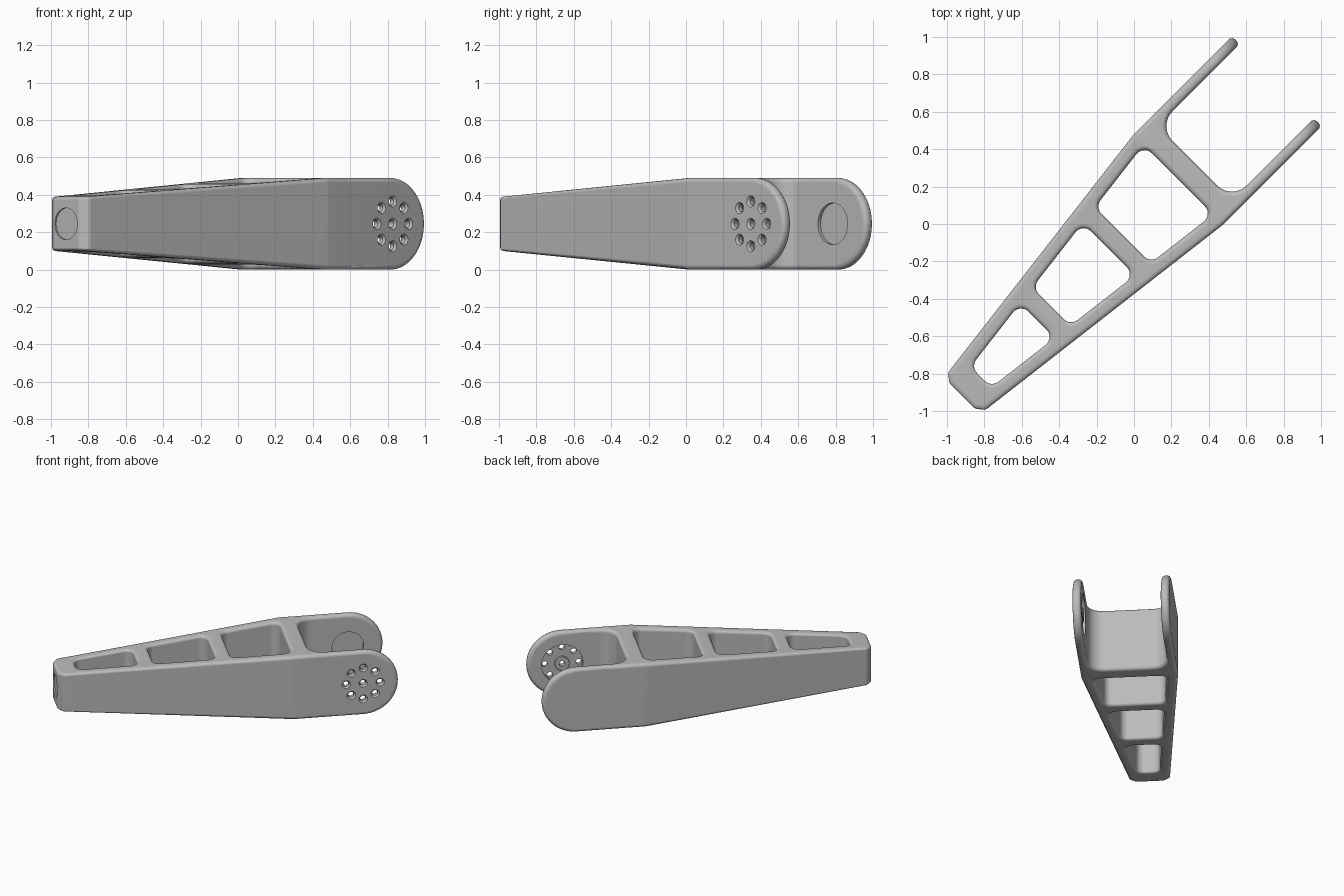
import bpy, bmesh, math
from mathutils import Matrix, Vector

cube = bpy.data.objects.get("Cube")
if cube:
    bpy.data.objects.remove(cube)

HALF_H, OUT, THICK, KINK = 0.245, 0.34, 0.06, 0.34   # main sizes
EDGE = 0.025                                         # edge rounding
PLACE = Matrix.Translation((0, 0, HALF_H)) @ Matrix.Rotation(math.radians(45), 4, 'Z')

grey = bpy.data.materials.new("plain_grey")
grey.use_nodes = True
grey.diffuse_color = (0.5, 0.5, 0.5, 1)
grey.node_tree.nodes["Principled BSDF"].inputs["Base Color"].default_value = (0.5, 0.5, 0.5, 1)


def rounded(corners):
    """Closed outline from (x, y, radius) corners."""
    pts = []
    for i, (x, y, r) in enumerate(corners):
        p = Vector((x, y))
        if r == 0:
            pts.append(p)
            continue
        a = (Vector(corners[i - 1][:2]) - p).normalized()
        b = (Vector(corners[(i + 1) % len(corners)][:2]) - p).normalized()
        half = a.angle(b) / 2
        centre = p + (a + b).normalized() * (r / math.sin(half))
        start = p + a * (r / math.tan(half)) - centre
        turn = math.pi - 2 * half
        if a.x * b.y - a.y * b.x > 0:
            turn = -turn
        n = 20 if r > 0.2 else 7
        pts += [centre + Matrix.Rotation(turn * k / n, 2) @ start for k in range(n + 1)]
    return pts


def circle(r, n=40):
    return [Vector((r * math.cos(math.tau * k / n), r * math.sin(math.tau * k / n))) for k in range(n)]


def inset(loop, d):
    """Move a loop towards its left-hand side by d."""
    out = []
    for i, p in enumerate(loop):
        e = (p - loop[i - 1]).normalized()
        f = (loop[(i + 1) % len(loop)] - p).normalized()
        n1, n2 = Vector((-e.y, e.x)), Vector((-f.y, f.x))
        out.append(p + (n1 + n2) * (d / (1 + n1.dot(n2))))
    return out


def solid(name, loops, half, edge):
    """Plate with round edges: first loop counter-clockwise, holes clockwise."""
    bm = bmesh.new()
    steps = [math.pi / 2 * k / 4 for k in range(5)]
    top = [(edge * (1 - math.cos(t)), half - edge + edge * math.sin(t)) for t in steps]
    section = [(d, -z) for d, z in reversed(top)] + top
    rims = [[], []]
    for loop in loops:
        rings = [[bm.verts.new((p.x, p.y, z)) for p in inset(loop, d)] for d, z in section]
        n = len(loop)
        for lo, hi in zip(rings, rings[1:]):
            for i in range(n):
                j = (i + 1) % n
                bm.faces.new((lo[i], lo[j], hi[j], hi[i]))
        for rim, ring in zip(rims, (rings[0], rings[-1])):
            rim += [bm.edges.get((ring[i - 1], ring[i])) for i in range(n)]
    for rim in rims:
        bmesh.ops.triangle_fill(bm, use_beauty=True, edges=rim)
    bmesh.ops.recalc_face_normals(bm, faces=bm.faces[:])
    return to_object(name, bm)


def to_object(name, bm):
    mesh = bpy.data.meshes.new(name)
    bm.to_mesh(mesh)
    bm.free()
    mesh.materials.append(grey)
    obj = bpy.data.objects.new(name, mesh)
    bpy.context.collection.objects.link(obj)
    return obj


def activate(obj):
    bpy.ops.object.select_all(action='DESELECT')
    obj.select_set(True)
    bpy.context.view_layer.objects.active = obj


def cut(obj, r1, r2, depth, matrix, sides=24):
    """Cut a cylinder or cone out of obj."""
    bm = bmesh.new()
    bmesh.ops.create_cone(bm, cap_ends=True, segments=sides, radius1=r1, radius2=r2,
                          depth=depth, matrix=matrix)
    cutter = to_object("cutter", bm)
    cutter.hide_render = True
    mod = obj.modifiers.new("cut", 'BOOLEAN')
    mod.operation, mod.solver, mod.object = 'DIFFERENCE', 'EXACT', cutter
    activate(obj)
    bpy.ops.object.modifier_apply(modifier=mod.name)
    bpy.data.objects.remove(cutter)


def finish(obj, matrix):
    obj.data.transform(matrix)
    activate(obj)
    bpy.ops.object.shade_smooth_by_angle(angle=math.radians(35))
    mod = obj.modifiers.new("flat_shading", 'WEIGHTED_NORMAL')
    mod.keep_sharp = True


# Tapered frame with three windows and the fork root
def side(u):
    return OUT - (KINK - u) * 0.1236


lower = [(-1.30, -0.095, 0.03), (-1.265, -side(-1.265), 0.03), (KINK, -OUT, 0.2),
         (0.62, -OUT, 0), (0.62, THICK - OUT, 0), (0.46, THICK - OUT, 0.11)]
outline = rounded(lower + [(u, -v, r) for u, v, r in reversed(lower)])
loops = [outline]
for u0, u1 in ((-1.157, -0.73), (-0.625, -0.19), (-0.085, 0.335)):
    a, b = side(u0) - 0.077, side(u1) - 0.077
    loops.append(rounded([(u0, -a, 0.055), (u0, a, 0.055), (u1, b, 0.055), (u1, -b, 0.055)]))
frame = solid("tapered_frame", loops, HALF_H, EDGE)

# Taper the height towards the tip
bm = bmesh.new()
bm.from_mesh(frame.data)
bmesh.ops.bisect_plane(bm, geom=bm.verts[:] + bm.edges[:] + bm.faces[:], dist=1e-5,
                       plane_co=(KINK, 0, 0), plane_no=(1, 0, 0))
for v in bm.verts:
    v.co.z *= 1 - max(0, KINK - v.co.x) * 0.253
bm.to_mesh(frame.data)
bm.free()

# Shallow round seat in the tip
cut(frame, 0.085, 0.085, 0.02,
    Matrix.Translation((-1.30, 0, 0)) @ Matrix.Rotation(math.pi / 2, 4, 'Y'), 40)
finish(frame, PLACE)

# Fork arms with rounded ends
PIVOT = 0.83
arm_loop = rounded([(0.5, -HALF_H, 0), (1.08, -HALF_H, 0.2445),
                    (1.08, HALF_H, 0.2445), (0.5, HALF_H, 0)])
MID = OUT - THICK / 2


def upright(v):
    return PLACE @ Matrix.Translation((0, v, 0)) @ Matrix.Rotation(math.pi / 2, 4, 'X')


left_arm = solid("left_fork_arm", [arm_loop], THICK / 2, EDGE)
cut(left_arm, 0.112, 0.112, 0.04, Matrix.Translation((PIVOT, 0, 0.03)), 48)
finish(left_arm, upright(MID))

right_arm = solid("right_fork_arm", [arm_loop], THICK / 2, EDGE)
cut(right_arm, 0.147, 0.147, 0.04, Matrix.Translation((PIVOT, 0, -0.03)), 48)

# Ring of countersunk screw holes round a centre hole
spots = [(0, 0)] + [(0.12 * math.cos(k * math.pi / 4), 0.12 * math.sin(k * math.pi / 4))
                    for k in range(8)]
for x, y in spots:
    cut(right_arm, 0.02, 0.02, 0.2, Matrix.Translation((PIVOT + x, y, 0)), 20)
    cut(right_arm, 0.02, 0.032, 0.014, Matrix.Translation((PIVOT + x, y, 0.025)), 20)
finish(right_arm, upright(-MID))

# Hub in the middle of the recess
hub = solid("pivot_hub", [circle(0.052), circle(0.02)[::-1]], 0.009, 0.003)
finish(hub, upright(-MID) @ Matrix.Translation((PIVOT, 0, -0.018)))
